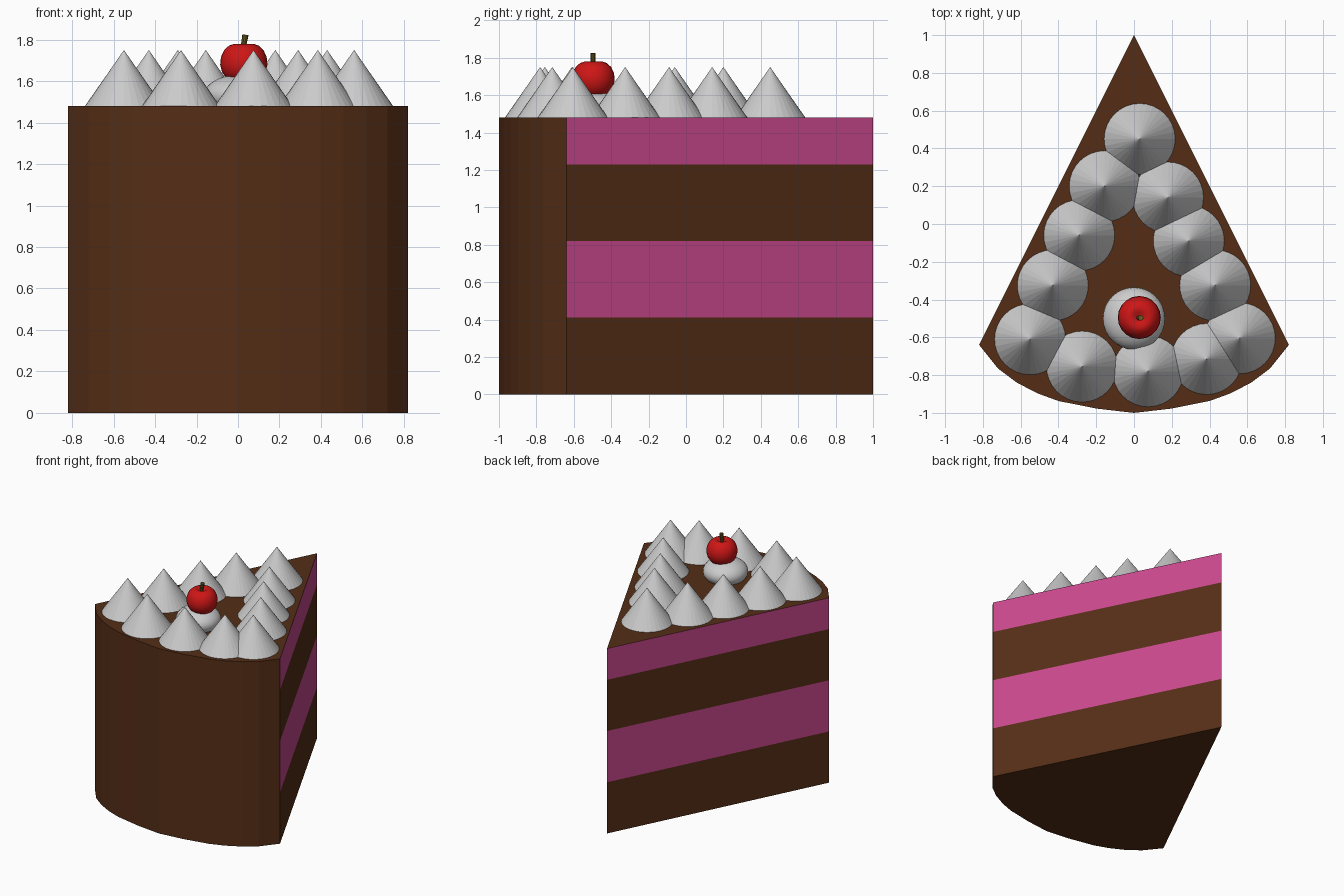
import bpy, bmesh, math
from mathutils import Vector

if "Cube" in bpy.data.objects:
    bpy.data.objects.remove(bpy.data.objects["Cube"])


def material(name, rgb):
    m = bpy.data.materials.new(name)
    m.diffuse_color = (*rgb, 1)
    m.use_nodes = True
    m.node_tree.nodes["Principled BSDF"].inputs["Base Color"].default_value = m.diffuse_color
    return m


chocolate = material("chocolate", (0.09, 0.027, 0.008))
pink = material("pink_cream", (0.58, 0.065, 0.27))
red = material("cherry_red", (0.62, 0.008, 0.008))
stem_mat = material("stem_brown", (0.14, 0.10, 0.015))


def finish(bm, name, mats=(), smooth=False):
    bmesh.ops.recalc_face_normals(bm, faces=bm.faces)
    me = bpy.data.meshes.new(name)
    bm.to_mesh(me)
    bm.free()
    for m in mats:
        me.materials.append(m)
    for p in me.polygons:
        p.use_smooth = smooth
    ob = bpy.data.objects.new(name, me)
    bpy.context.collection.objects.link(ob)
    return ob


def lathe(name, profile, loc, sides, mats=(), smooth=True):
    bm = bmesh.new()
    vs = [bm.verts.new((r, 0, z)) for r, z in profile]
    es = [bm.edges.new(p) for p in zip(vs, vs[1:])]
    bmesh.ops.spin(bm, geom=vs + es, cent=(0, 0, 0), axis=(0, 0, 1),
                   angle=math.tau, steps=sides, use_duplicate=False)
    bmesh.ops.remove_doubles(bm, verts=bm.verts, dist=0.0005)
    ob = finish(bm, name, mats, smooth)
    ob.location = loc
    return ob


# Cake slice: wedge outline stacked in layers, cut sides striped
half = [(0.2, -0.977), (0.4, -0.937), (0.51, -0.897), (0.62, -0.84),
        (0.72, -0.765), (0.82, -0.64)]
outline = [(0, -1)] + half + [(0, 1)] + [(-x, y) for x, y in reversed(half)]
levels = [0, 0.41, 0.82, 1.23, 1.48]
bm = bmesh.new()
rings = [[bm.verts.new((x, y, z)) for x, y in outline] for z in levels]
n = len(outline)
for layer, (lo, hi) in enumerate(zip(rings, rings[1:])):
    for i in range(n):
        j = (i + 1) % n
        f = bm.faces.new((lo[i], lo[j], hi[j], hi[i]))
        cut_side = outline[i][1] == 1 or outline[j][1] == 1
        f.material_index = layer % 2 if cut_side else 0
bm.faces.new(rings[0])
bm.faces.new(rings[-1])
finish(bm, "cake_slice", (chocolate, pink))

# Piped cream peaks around the top edge
TOP = 1.48
peaks = [(0.03, 0.45), (-0.155, 0.20), (0.18, 0.14), (-0.29, -0.06),
         (0.29, -0.09), (-0.43, -0.325), (0.43, -0.325), (-0.55, -0.61),
         (0.56, -0.605), (-0.275, -0.755), (0.075, -0.78), (0.385, -0.715)]
for k, (x, y) in enumerate(peaks):
    bm = bmesh.new()
    bmesh.ops.create_cone(bm, cap_ends=True, segments=32, radius1=0.188,
                          radius2=0, depth=0.27)
    ob = finish(bm, f"cream_peak_{k + 1}")
    ob.location = (x, y, TOP + 0.135)

# Cream dollop under the cherry
bm = bmesh.new()
bmesh.ops.create_uvsphere(bm, u_segments=32, v_segments=16, radius=1)
dollop = finish(bm, "cream_dollop", smooth=True)
dollop.scale = (0.165, 0.165, 0.1)
dollop.location = (0, -0.5, 1.53)

# Cherry with a dimpled top
cherry = [(0, -0.1), (0.045, -0.092), (0.082, -0.07), (0.105, -0.037),
          (0.114, 0), (0.11, 0.037), (0.095, 0.07), (0.072, 0.091),
          (0.05, 0.099), (0.025, 0.088), (0, 0.075)]
lathe("cherry", cherry, (0.028, -0.495, 1.68), 20, (red,))

# Cherry stem, leaning slightly
stem = lathe("cherry_stem", [(0, 0), (0.012, 0), (0.015, 0.08), (0, 0.08)],
             (0.022, -0.497, 1.745), 10, (stem_mat,), False)
stem.rotation_euler = (0, math.radians(10), 0)
